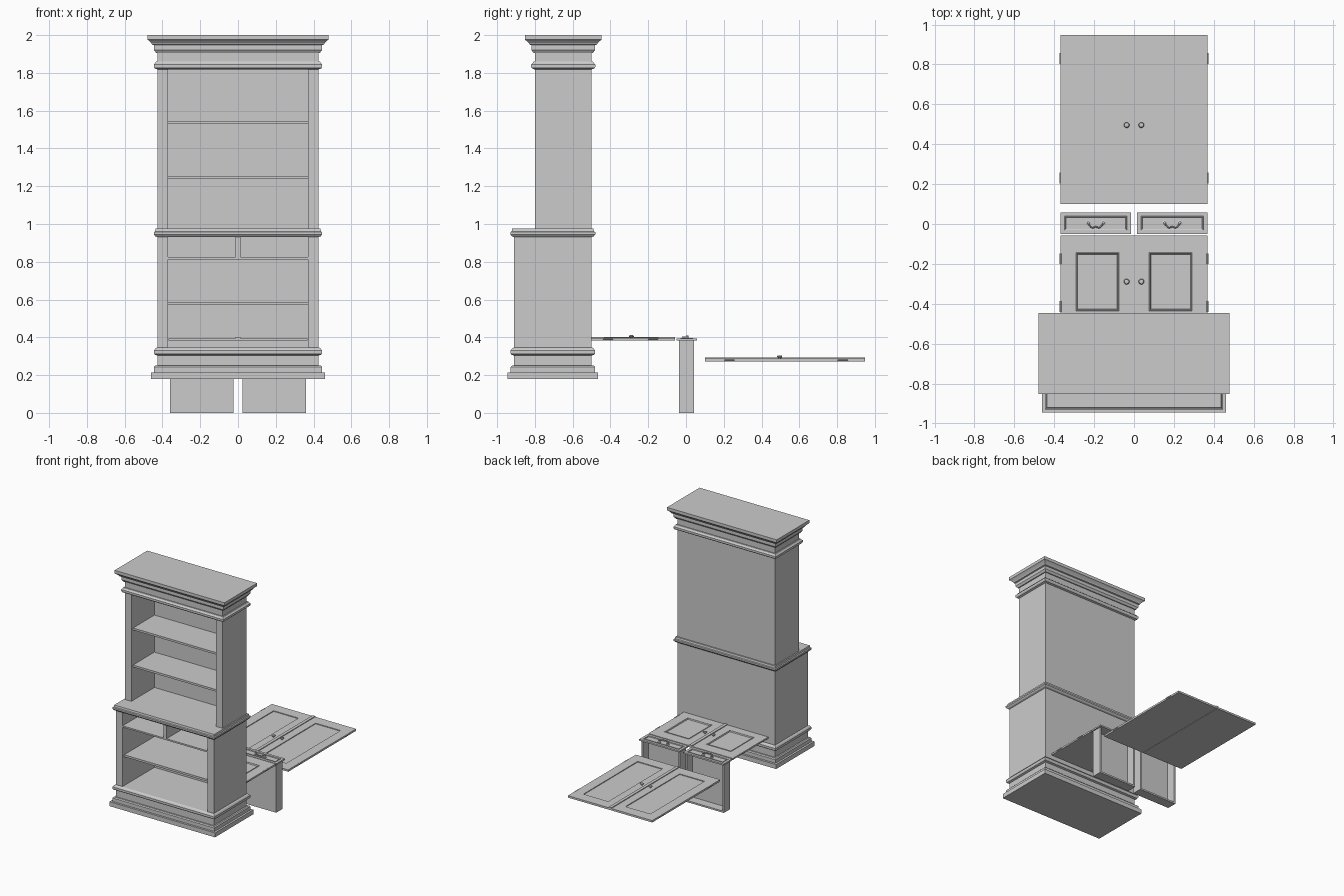
import bpy, bmesh, math
from mathutils import Vector

if "Cube" in bpy.data.objects:
    bpy.data.objects.remove(bpy.data.objects["Cube"])


def finish(name, bm):
    bmesh.ops.recalc_face_normals(bm, faces=bm.faces)
    me = bpy.data.meshes.new(name)
    bm.to_mesh(me)
    bm.free()
    ob = bpy.data.objects.new(name, me)
    bpy.context.collection.objects.link(ob)
    return ob


def loft(name, rings, axis='z'):
    """Closed skin through rectangles (a0, a1, b0, b1, height along axis)."""
    bm = bmesh.new()
    loops = []
    for a0, a1, b0, b1, h in rings:
        pts = [(a0, b0), (a1, b0), (a1, b1), (a0, b1)]
        loops.append([bm.verts.new((a, b, h) if axis == 'z' else (a, h, b)) for a, b in pts])
    for lo, hi in zip(loops, loops[1:]):
        for i in range(4):
            j = (i + 1) % 4
            bm.faces.new((lo[i], lo[j], hi[j], hi[i]))
    bm.faces.new(loops[0])
    bm.faces.new(loops[-1])
    return finish(name, bm)


def box(name, x0, x1, y0, y1, z0, z1):
    return loft(name, [(x0, x1, y0, y1, z0), (x0, x1, y0, y1, z1)])


def moulding(name, x, y0, y1, profile):
    """Moulding round a rectangle; profile is (overhang, z)."""
    return loft(name, [(-x - o, x + o, y0 - o, y1 + o, z) for o, z in profile])


def turned(name, loc, profile, seg=20, axis='z'):
    """Turned part; profile is (radius, height)."""
    bm = bmesh.new()
    loops = []
    for r, h in profile:
        ring = []
        for i in range(seg):
            a = 2 * math.pi * i / seg
            c, s = r * math.cos(a), r * math.sin(a)
            ring.append(bm.verts.new(Vector(loc) + Vector((c, s, h) if axis == 'z' else (c, h, s))))
        loops.append(ring)
    for lo, hi in zip(loops, loops[1:]):
        for i in range(seg):
            j = (i + 1) % seg
            bm.faces.new((lo[i], lo[j], hi[j], hi[i]))
    bm.faces.new(loops[0])
    bm.faces.new(loops[-1])
    ob = finish(name, bm)
    bpy.context.view_layer.objects.active = ob
    bpy.ops.object.select_all(action='DESELECT')
    ob.select_set(True)
    bpy.ops.object.shade_smooth_by_angle()
    return ob


# Cabinet carcasses, open at the front
W, BACK, LOW, UP = 0.426, -0.50, -0.91, -0.80
for name, front, z0, z1, o0, o1 in (("lower_carcass", LOW, 0.24, 0.94, 0.345, 0.932),
                                    ("upper_carcass", UP, 0.965, 1.93, 0.975, 1.825)):
    loft(name, [(-W, W, z0, z1, BACK), (-W, W, z0, z1, front),
                (-0.37, 0.37, o0, o1, front), (-0.37, 0.37, o0, o1, BACK - 0.013)], 'y')

# Stepped plinth and mouldings
moulding("plinth", W, LOW, BACK, [(0.035, 0.18), (0.035, 0.215), (0.019, 0.215),
                                  (0.019, 0.243), (0.012, 0.25)])
moulding("base_moulding", W, LOW, BACK, [(0, 0.303), (0.014, 0.308), (0.019, 0.316),
                                         (0.019, 0.33), (0.012, 0.34), (0.004, 0.345)])
moulding("waist_moulding", W, LOW, BACK, [(0, 0.93), (0.012, 0.935), (0.02, 0.945),
                                          (0.02, 0.957), (0.013, 0.961), (0.01, 0.975)])
moulding("neck_moulding", W, UP, BACK, [(0, 1.818), (0.014, 1.823), (0.02, 1.832),
                                        (0.02, 1.845), (0.012, 1.852), (0.008, 1.86)])
moulding("cornice", W, UP, BACK, [(0.008, 1.906), (0.012, 1.912), (0.019, 1.922), (0.019, 1.947),
                                  (0.029, 1.95), (0.033, 1.958), (0.045, 1.97),
                                  (0.053, 1.976), (0.053, 2.0)])

# Shelves and drawer divider
for name, front, z0, z1 in (("upper_shelf_top", UP + 0.02, 1.53, 1.546),
                            ("upper_shelf_low", UP + 0.02, 1.238, 1.254),
                            ("lower_shelf", LOW + 0.02, 0.572, 0.588),
                            ("drawer_shelf", LOW + 0.001, 0.812, 0.824)):
    box(name, -0.371, 0.371, front, BACK - 0.01, z0, z1)
box("drawer_divider", -0.013, 0.013, LOW + 0.001, BACK - 0.01, 0.82, 0.933)

# Detached doors lying flat behind the cabinet
def door_pair(kind, y0, y1, z0, z1, hinge_y, knob_y, raised):
    for side, label in ((-1, "left"), (1, "right")):
        def ring(m, z):
            xs = sorted((side * (0.075 + m), side * (0.292 - m)))
            return (*xs, y0 + 0.086 + m, y1 - 0.086 - m, z)
        edge = sorted((side * 0.001, side * 0.368))
        rings = [(*edge, y0, y1, z0), (*edge, y0, y1, z1), ring(0, z1)]
        if raised:
            rings += [ring(0.003, z1 + 0.003), ring(0.006, z1 + 0.002),
                      ring(0.009, z1 - 0.007), ring(0.012, z1 - 0.007)]
        else:
            rings += [ring(0, z1 - 0.006)]
        loft(f"{kind}_door_{label}", rings)
        turned(f"{kind}_knob_{label}", (side * 0.037, knob_y, z1 - 0.001),
               [(0.006, 0), (0.006, 0.005), (0.012, 0.008), (0.014, 0.012),
                (0.011, 0.016), (0.005, 0.018)])
        for i, y in enumerate(hinge_y):
            turned(f"{kind}_hinge_{label}_{i}", (side * 0.368, y, (z0 + z1) / 2 + 0.003),
                   [(0.0055, -0.027), (0.0055, 0.027)], 10, 'y')
    box(f"{kind}_door_centre_strip", -0.012, 0.012, y0, y1, z1 - 0.002, z1 + 0.006)


door_pair("upper", 0.1, 0.947, 0.273, 0.288, (0.23, 0.83), 0.496, False)
door_pair("lower", -0.522, -0.057, 0.382, 0.395, (-0.174, -0.413), -0.289, True)

# Detached drawers standing on end, fronts facing up
for side, label in ((-1, "left"), (1, "right")):
    cx = side * 0.192
    def rect(w, h, z):
        return (cx - w, cx + w, 0.004 - h, 0.004 + h, z)
    loft(f"drawer_front_{label}", [rect(0.176, 0.054, 0.382), rect(0.176, 0.054, 0.394),
                                   rect(0.157, 0.035, 0.394), rect(0.155, 0.033, 0.397),
                                   rect(0.152, 0.030, 0.396), rect(0.15, 0.028, 0.389),
                                   rect(0.147, 0.025, 0.389)])
    x0, x1 = cx - 0.167, cx + 0.167
    loft(f"drawer_box_{label}", [(x0, x1, 0, 0.383, -0.037), (x0, x1, 0, 0.383, 0.042),
                                 (x0 + 0.013, x1 - 0.013, 0.013, 0.382, 0.042),
                                 (x0 + 0.013, x1 - 0.013, 0.013, 0.382, -0.028)], 'y')
    # Swan-neck pull with two round posts
    for s in (-1, 1):
        turned(f"pull_post_{label}_{s}", (cx + s * 0.038, 0.006, 0.388),
               [(0.013, 0), (0.013, 0.006), (0.006, 0.009), (0.007, 0.02), (0.004, 0.022)])
    cu = bpy.data.curves.new(f"pull_{label}", 'CURVE')
    cu.dimensions = '3D'
    cu.bevel_depth, cu.bevel_resolution, cu.resolution_u = 0.0035, 2, 4
    cu.use_fill_caps = True
    pts = [(-0.038, 0.006), (-0.03, -0.008), (-0.018, -0.018), (0, -0.014),
           (0.018, -0.018), (0.03, -0.008), (0.038, 0.006)]
    sp = cu.splines.new('BEZIER')
    sp.bezier_points.add(len(pts) - 1)
    for bp, (x, y) in zip(sp.bezier_points, pts):
        bp.co = (cx + x, y, 0.402)
        bp.handle_left_type = bp.handle_right_type = 'AUTO'
    bpy.context.collection.objects.link(bpy.data.objects.new(f"drawer_pull_{label}", cu))
